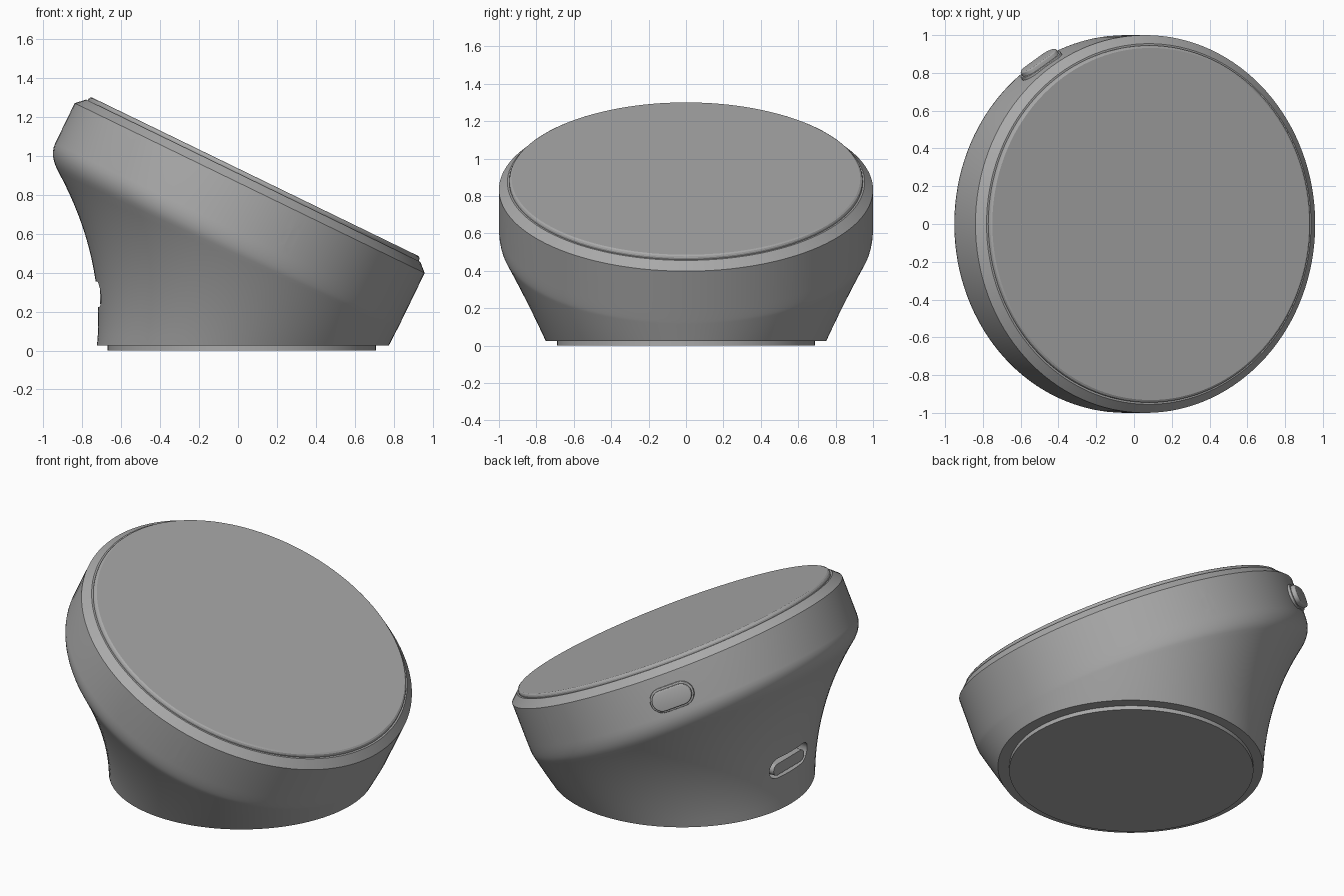
import bpy, bmesh, math
from mathutils import Vector, Matrix

if "Cube" in bpy.data.objects:
    bpy.data.objects.remove(bpy.data.objects["Cube"], do_unlink=True)

grey = bpy.data.materials.new("neutral_grey")
grey.use_nodes = True
colour = (0.4, 0.4, 0.4, 1)
grey.diffuse_color = colour
grey.node_tree.nodes["Principled BSDF"].inputs["Base Color"].default_value = colour

# Tilted head frame: u slopes down to the low side, n is the face normal
TILT = math.radians(25.9)
SEG = 128
U = Vector((math.cos(TILT), 0, -math.sin(TILT)))
V = Vector((0, 1, 0))
N = Vector((math.sin(TILT), 0, math.cos(TILT)))
HEAD = Vector((0.06, 0, 0.835))


def on_head(angle, r, h):
    return HEAD + r * (math.cos(angle) * U + math.sin(angle) * V) + h * N


def quad(a, b, c, t):
    return a * (1 - t) ** 2 + b * 2 * t * (1 - t) + c * t * t


def finish(name, bm):
    bmesh.ops.recalc_face_normals(bm, faces=bm.faces)
    mesh = bpy.data.meshes.new(name)
    bm.to_mesh(mesh)
    bm.free()
    mesh.materials.append(grey)
    ob = bpy.data.objects.new(name, mesh)
    bpy.context.collection.objects.link(ob)
    return ob


def skin(name, column):
    """Bridge one column of points per angle into a capped solid."""
    bm = bmesh.new()
    cols = [[bm.verts.new(p) for p in column(math.tau * i / SEG)] for i in range(SEG)]
    for a, b in zip(cols, cols[1:] + cols[:1]):
        for k in range(len(a) - 1):
            bm.faces.new((a[k], a[k + 1], b[k + 1], b[k]))
    bm.faces.new([c[0] for c in cols])
    bm.faces.new([c[-1] for c in cols])
    return finish(name, bm)


def pill(name, length, height, z0, z1, matrix, bevel=0.0):
    """Rounded slot shape extruded along local z."""
    bm = bmesh.new()
    r, half, outline = height / 2, (length - height) / 2, []
    for i in range(26):
        side = 1 if i < 13 else -1
        a = math.pi * ((i % 13) / 12 - 0.5) + (0 if side > 0 else math.pi)
        outline.append(bm.verts.new((side * half + r * math.cos(a), r * math.sin(a), z0)))
    face = bm.faces.new(outline)
    top = bmesh.ops.extrude_face_region(bm, geom=[face])["geom"]
    bmesh.ops.translate(bm, verts=[g for g in top if isinstance(g, bmesh.types.BMVert)],
                        vec=(0, 0, z1 - z0))
    if bevel:
        rim = [e for e in bm.edges if all(v.co.z > z1 - 1e-4 for v in e.verts)]
        bmesh.ops.bevel(bm, geom=rim, offset=bevel, segments=3, affect='EDGES', profile=0.5)
    bmesh.ops.remove_doubles(bm, verts=bm.verts, dist=1e-5)
    bm.transform(matrix)
    return finish(name, bm)


def frame(x, y, z, origin):
    m = Matrix((x, y, z)).transposed().to_4x4()
    m.translation = origin
    return m


def cut(target, cutter):
    mod = target.modifiers.new("cut", 'BOOLEAN')
    mod.object, mod.operation, mod.solver = cutter, 'DIFFERENCE', 'EXACT'
    bpy.context.view_layer.objects.active = target
    bpy.ops.object.modifier_apply(modifier=mod.name)
    bpy.data.objects.remove(cutter, do_unlink=True)


def smooth(ob):
    bpy.ops.object.select_all(action='DESELECT')
    ob.select_set(True)
    bpy.context.view_layer.objects.active = ob
    bpy.ops.object.shade_smooth_by_angle(angle=math.radians(25))


def body_column(inset):
    """Head wall, rounded shoulder and flared neck down to the round base."""
    def column(a):
        w = ((1 - math.cos(a)) / 2) ** 1.5
        shoulder = on_head(a, 1 - inset, -0.3)
        r = 0.75 - inset
        base = Vector((0.025 + r * math.cos(a), r * math.sin(a), 0.025 + inset))
        waist = (shoulder + base) / 2 + Vector((0.17 * w, 0, 0))
        start, end = on_head(a, 1 - inset, -0.23), quad(shoulder, waist, base, 0.09)
        pts = [] if inset else [on_head(a, 0.955, 0.042)]
        pts.append(on_head(a, 1 - inset, -inset))
        pts += [quad(start, shoulder, end, i / 6) for i in range(7)]
        pts += [quad(shoulder, waist, base, 0.09 + 0.91 * i / 16) for i in range(1, 17)]
        return pts
    return column


# Hollow housing
body = skin("housing", body_column(0))
cut(body, skin("cavity", body_column(0.06)))

# Round side holes on both sides
for s in (1, -1):
    a = s * math.radians(73)
    out = math.cos(a) * U + math.sin(a) * V
    tangent = N.cross(out)
    cut(body, pill("side_hole", 0.0751, 0.075, -0.15, 0.1,
                   frame(tangent, N, out, on_head(a, 1, -0.14))))

# Rear slots
slot = frame(Vector((0, -1, 0)), Vector((0, 0, 1)), Vector((-1, 0, 0)), Vector((-0.72, 0, 0)))
for z, height in ((0.515, 0.085), (0.29, 0.13)):
    cut(body, pill("rear_slot", 0.37, height, -0.12, 0.2, Matrix.Translation((0, 0, z)) @ slot))
smooth(body)

# Connector seen inside the lower slot
smooth(pill("connector", 0.3, 0.07, -0.1, -0.01, Matrix.Translation((0, 0, 0.275)) @ slot))

# Face disc with a softly rounded rim
disc = [(0.945, 0.02), (0.945, 0.052), (0.941, 0.06), (0.932, 0.065)]
smooth(skin("face_disc", lambda a: [on_head(a, r, h) for r, h in disc]))

# Foot pad
smooth(skin("foot_pad", lambda a: [Vector((0.02 + 0.69 * math.cos(a), 0.69 * math.sin(a), z))
                                   for z in (0, 0.04)]))

# Push button and its surround on the head wall
a = math.radians(123)
out = math.cos(a) * U + math.sin(a) * V
place = frame(N.cross(out), N, out, on_head(a, 1, -0.14))
smooth(pill("button_surround", 0.26, 0.145, -0.05, 0.008, place, 0.004))
smooth(pill("button", 0.235, 0.12, -0.03, 0.034, place, 0.01))
